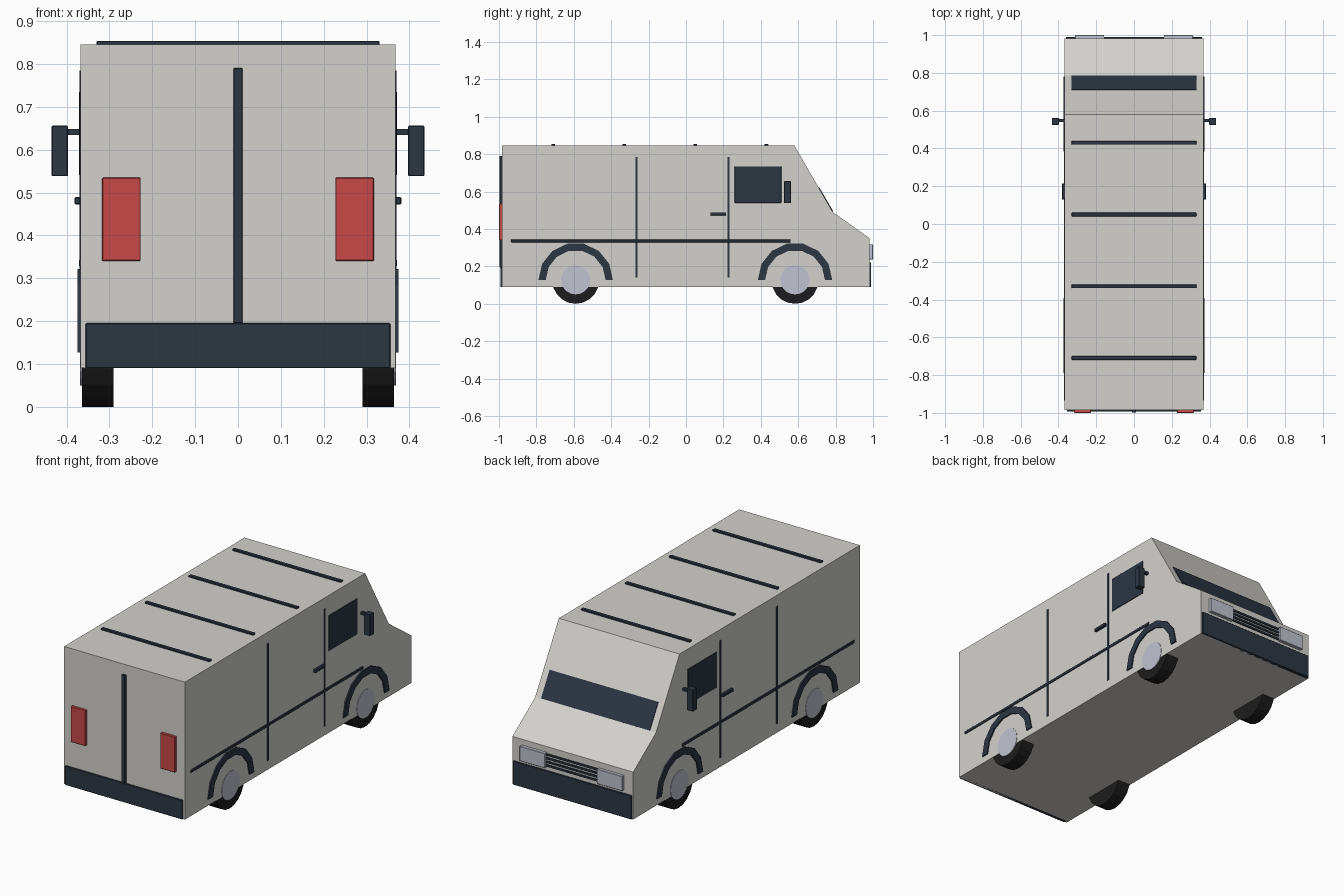
import bpy, bmesh, math
from mathutils import Matrix, Vector

if "Cube" in bpy.data.objects:
    bpy.data.objects.remove(bpy.data.objects["Cube"])


def material(name, rgb):
    m = bpy.data.materials.new(name)
    m.diffuse_color = (*rgb, 1)
    m.use_nodes = True
    m.node_tree.nodes["Principled BSDF"].inputs["Base Color"].default_value = m.diffuse_color
    return m


PAINT = material("paint", (0.65, 0.64, 0.61))
DARK = material("dark_trim", (0.025, 0.037, 0.055))
RED = material("red_lens", (0.58, 0.065, 0.065))
RUBBER = material("rubber", (0.012, 0.012, 0.013))
SILVER = material("silver", (0.53, 0.55, 0.63))


def finish(name, bm, mat):
    bmesh.ops.recalc_face_normals(bm, faces=bm.faces)
    me = bpy.data.meshes.new(name)
    bm.to_mesh(me)
    bm.free()
    me.materials.append(mat)
    ob = bpy.data.objects.new(name, me)
    bpy.context.collection.objects.link(ob)
    return ob


def box(name, x, y, z, mat, bevel=0.0):
    """Box from (min, max) ranges."""
    bm = bmesh.new()
    size = [r[1] - r[0] for r in (x, y, z)]
    mid = [(r[0] + r[1]) / 2 for r in (x, y, z)]
    bmesh.ops.create_cube(bm, size=1, matrix=Matrix.Translation(mid) @ Matrix.Diagonal((*size, 1)))
    if bevel:
        bmesh.ops.bevel(bm, geom=bm.edges[:], offset=bevel, segments=1, affect='EDGES')
    return finish(name, bm, mat)


def extrude_x(name, profile, x0, x1, mat):
    """Extrude a (y, z) outline along x."""
    bm = bmesh.new()
    face = bm.faces.new([bm.verts.new((x0, y, z)) for y, z in profile])
    new = bmesh.ops.extrude_face_region(bm, geom=[face])["geom"]
    bmesh.ops.translate(bm, vec=(x1 - x0, 0, 0), verts=[v for v in new if isinstance(v, bmesh.types.BMVert)])
    return finish(name, bm, mat)


def disc_x(name, x0, x1, y, z, r, sides, mat):
    """Cylinder lying along x."""
    bm = bmesh.new()
    bmesh.ops.create_cone(bm, cap_ends=True, segments=sides, radius1=r, radius2=r, depth=abs(x1 - x0),
                          matrix=Matrix.Translation(((x0 + x1) / 2, y, z)) @ Matrix.Rotation(math.pi / 2, 4, 'Y'))
    return finish(name, bm, mat)


def span(s, a, b):
    return tuple(sorted((s * a, s * b)))


# Body shell with raked cab
W = 0.367
extrude_x("body", [(-0.985, 0.09), (-0.985, 0.845), (0.58, 0.845),
                   (0.785, 0.49), (0.982, 0.35), (0.982, 0.09)], -W, W, PAINT)

# Windshield strip lying on the slope
a, b = Vector((0.709, 0.621)), Vector((0.784, 0.492))
n = Vector((0.355, 0.205)).normalized() * 0.004
extrude_x("windshield", [a - n, a + n, b + n, b - n], -0.33, 0.33, DARK)

# Roof ribs
for i in range(4):
    y = -0.71 + 0.38 * i
    box("roof_rib", (-0.33, 0.33), (y - 0.01, y + 0.01), (0.84, 0.854), DARK, 0.002)

# Bumpers, rear door seam, grille bars
box("rear_bumper", (-0.356, 0.356), (-0.993, -0.97), (0.09, 0.195), DARK, 0.002)
box("front_bumper", (-0.36, 0.36), (0.97, 0.99), (0.09, 0.22), DARK, 0.002)
box("rear_door_seam", (-0.011, 0.011), (-0.997, -0.97), (0.195, 0.79), DARK, 0.002)
for i in range(4):
    z = 0.248 + 0.02 * i
    box("grille_bar", (-0.16, 0.16), (0.975, 0.989), (z - 0.005, z + 0.005), DARK)

for s in (-1, 1):
    # Lights
    box("taillight", span(s, 0.227, 0.317), (-1.0, -0.975), (0.34, 0.535), RED, 0.002)
    box("headlight", span(s, 0.158, 0.312), (0.97, 1.0), (0.237, 0.318), SILVER, 0.002)
    # Side trim, seams, window, handle
    box("side_rail", span(s, 0.36, 0.3715), (-0.935, 0.56), (0.328, 0.344), DARK, 0.002)
    for y in (-0.265, 0.227):
        box("door_seam", span(s, 0.36, 0.370), (y - 0.006, y + 0.006), (0.14, 0.785), DARK, 0.001)
    box("side_window", span(s, 0.36, 0.3705), (0.26, 0.51), (0.54, 0.735), DARK, 0.001)
    box("door_handle", span(s, 0.36, 0.381), (0.13, 0.215), (0.472, 0.489), DARK, 0.002)
    # Mirror
    box("mirror_arm", span(s, 0.36, 0.405), (0.54, 0.555), (0.634, 0.648), DARK)
    box("mirror_head", span(s, 0.397, 0.435), (0.525, 0.561), (0.538, 0.656), DARK, 0.002)
    # Wheels and arches
    for y in (-0.59, 0.583):
        disc_x("wheel", s * 0.29, s * 0.364, y, 0.125, 0.125, 20, RUBBER)
        disc_x("hub_cap", s * 0.35, s * 0.369, y, 0.128, 0.078, 20, SILVER)
        ang = [math.pi * i / 7 for i in range(8)]
        arc = [(y + 0.199 * math.cos(t), 0.127 + 0.199 * math.sin(t)) for t in ang]
        arc += [(y + 0.16 * math.cos(t), 0.127 + 0.16 * math.sin(t)) for t in reversed(ang)]
        extrude_x("wheel_arch", arc, s * 0.36, s * 0.374, DARK)
